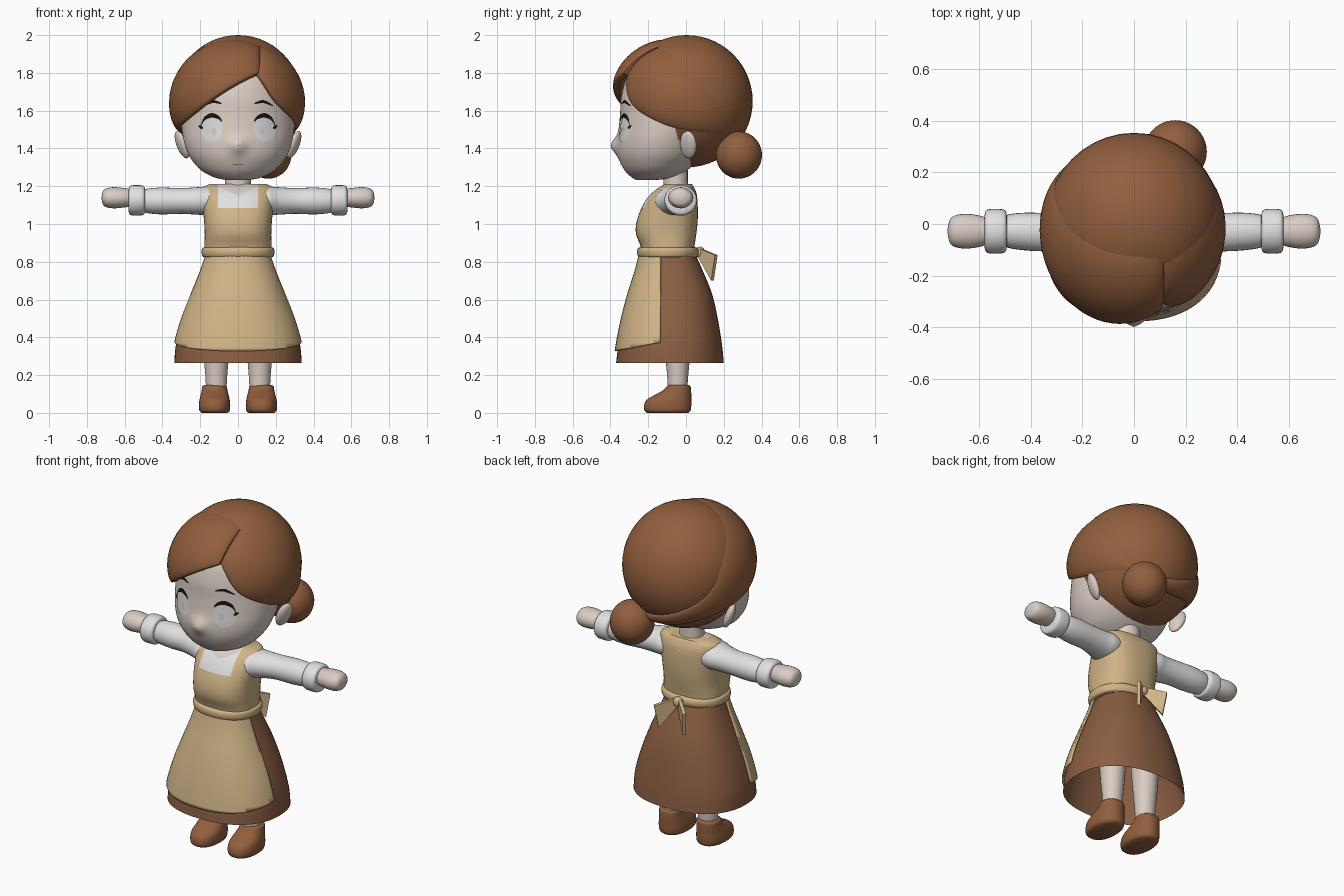
import bpy, bmesh, math
from mathutils import Vector
from mathutils.bvhtree import BVHTree

if "Cube" in bpy.data.objects:
    bpy.data.objects.remove(bpy.data.objects["Cube"])


def material(name, r, g, b):
    m = bpy.data.materials.new(name)
    m.diffuse_color = (r, g, b, 1)
    m.use_nodes = True
    m.node_tree.nodes["Principled BSDF"].inputs["Base Color"].default_value = m.diffuse_color
    return m


HAIR = material("hair brown", 0.285, 0.114, 0.048)
SKIRT = material("cloth brown", 0.255, 0.112, 0.055)
TAN = material("apron tan", 0.63, 0.455, 0.24)
WHITE = material("blouse white", 0.75, 0.75, 0.75)
SKIN = material("skin", 0.70, 0.61, 0.55)
EYE = material("eye pale grey", 0.70, 0.70, 0.69)
PUPIL = material("pupil grey", 0.60, 0.60, 0.60)
BLACK = material("lash black", 0.008, 0.008, 0.008)


def smooth_path(pts, n):
    """n+1 samples of a Catmull-Rom curve through tuples of any length."""
    out, k = [], len(pts) - 1
    for j in range(n + 1):
        t = j / n * k
        i = min(int(t), k - 1)
        t -= i
        a, b, c, d = (pts[min(max(i + o, 0), k)] for o in (-1, 0, 1, 2))
        out.append([0.5 * (2 * q + (r - p) * t + (2 * p - 5 * q + 4 * r - s) * t * t
                           + (3 * q - p - 3 * r + s) * t ** 3) for p, q, r, s in zip(a, b, c, d)])
    return out


def finish(name, bm, mats, angle=45):
    me = bpy.data.meshes.new(name)
    bm.to_mesh(me)
    bm.free()
    for m in mats:
        me.materials.append(m)
    for p in me.polygons:
        p.use_smooth = True
    me.set_sharp_from_angle(angle=math.radians(angle))
    ob = bpy.data.objects.new(name, me)
    bpy.context.collection.objects.link(ob)
    return ob


def loft(name, rings, *mats, caps=True, closed=True, angle=45):
    bm = bmesh.new()
    rows = [[bm.verts.new(p) for p in r] for r in rings]
    n = len(rows[0])
    for a, b in zip(rows, rows[1:]):
        for i in range(n if closed else n - 1):
            bm.faces.new((a[i], a[(i + 1) % n], b[(i + 1) % n], b[i]))
    if caps:
        bm.faces.new(rows[0])
        bm.faces.new(rows[-1])
    bmesh.ops.recalc_face_normals(bm, faces=bm.faces)
    return finish(name, bm, mats, angle)


def body(table, n=24, xc=0.0, grow=0.0, seg=48, p=2.0):
    """Horizontal (super)ellipses from rows of (z, half width, front y, back y)."""
    def power(v):
        return math.copysign(abs(v) ** (2 / p), v)
    rings = []
    for z, w, f, b in smooth_path(table, n):
        f, b, w = f - grow, b + grow, w + grow
        rings.append([(xc + w * power(math.sin(t)), (f + b) / 2 - (b - f) / 2 * power(math.cos(t)), z)
                      for t in (2 * math.pi * i / seg for i in range(seg))])
    return rings


def limb(table, s, z, n=20, seg=28):
    """Ellipses along x from rows of (x, centre y, y radius, z radius)."""
    return [[(s * x, y + ry * math.cos(t), z + rz * math.sin(t))
             for t in (2 * math.pi * i / seg for i in range(seg))]
            for x, y, ry, rz in smooth_path(table, n)]


def cut(ob, co, no, clear=False):
    bm = bmesh.new()
    bm.from_mesh(ob.data)
    bmesh.ops.bisect_plane(bm, geom=bm.verts[:] + bm.edges[:] + bm.faces[:],
                           plane_co=co, plane_no=no, clear_outer=clear)
    bm.to_mesh(ob.data)
    bm.free()


def ellipsoid(name, co, radii, mat, rot=(0, 0, 0)):
    bm = bmesh.new()
    bmesh.ops.create_uvsphere(bm, u_segments=40, v_segments=28, radius=1)
    bmesh.ops.scale(bm, vec=radii, verts=bm.verts)
    ob = finish(name, bm, [mat])
    ob.location, ob.rotation_euler = co, rot
    return ob


# head with pointed nose
rings = body([(1.232, .05, -.26, -.17), (1.245, .12, -.285, -.07), (1.28, .19, -.322, 0),
              (1.33, .238, -.35, .06), (1.38, .268, -.364, .1), (1.44, .287, -.365, .13),
              (1.5, .297, -.357, .16), (1.58, .302, -.349, .2), (1.68, .30, -.342, .24),
              (1.8, .27, -.3, .22), (1.9, .17, -.19, .12)], 50, seg=72)
rings = [[(x, y - (.033 * math.exp(-(x / .04) ** 2 - ((z - 1.415) / .042) ** 2) if y < -.1 else 0), z)
          for x, y, z in r] for r in rings]
head = loft("head", rings, SKIN)
tree = BVHTree.FromPolygons([v.co for v in head.data.vertices], [p.vertices[:] for p in head.data.polygons])


def decal(name, rows, mat, off, closed=False):
    """Thin sheet of (x, z) rows laid on the face."""
    pts = [[tree.ray_cast(Vector((x, -1, z)), Vector((0, 1, 0)))[0] - Vector((0, off, 0))
            for x, z in r] for r in rows]
    ob = loft(name, pts, mat, caps=False, closed=closed)
    if sum(p.normal.y for p in ob.data.polygons) > 0:
        ob.data.flip_normals()


def disc(x, z, rx, rz):
    return [[(x + k * rx * math.cos(a), z + k * rz * math.sin(a))
             for a in (math.pi * i / 14 for i in range(28))] for k in (.02, .35, .7, 1)]


def stroke(pts, width, s=1):
    return [[(s * x, z - width * math.sin(math.pi * (.1 + .8 * i / 12))),
             (s * x, z + width * math.sin(math.pi * (.1 + .8 * i / 12)))]
            for i, (x, z) in enumerate(smooth_path(pts, 12))]


# face details and ears
for s in (1, -1):
    decal("eye", disc(s * .14, 1.502, .056, .069), EYE, .004, True)
    decal("pupil", disc(s * .127, 1.49, .013, .021), PUPIL, .007, True)
    decal("upper_lash", stroke([(.085, 1.545), (.105, 1.565), (.14, 1.575), (.178, 1.557), (.199, 1.515)], .012, s),
          BLACK, .009)
    decal("lash_tip", stroke([(.185, 1.51), (.196, 1.512), (.208, 1.52)], .008, s), BLACK, .009)
    decal("eyebrow", stroke([(.088, 1.638), (.135, 1.648), (.185, 1.626)], .008, s), BLACK, .007)
    ellipsoid("ear", (s * .296, .012, 1.42), (.025, .046, .077), SKIN,
              (math.radians(-8), s * math.radians(20), s * math.radians(-25)))
decal("mouth", stroke([(-.028, 1.316), (0, 1.314), (.028, 1.316)], .002), SKIRT, .003)


# hair: back dome, two swept front locks, side bun
dome = ellipsoid("back_hair", (0, 0, 0), (.342, .35, .35), HAIR)
cut(dome, (0, -.09, 0), (0, -1, -.22), True)
dome.location = (0, .003, 1.65)


def lock(name, rad, upper, lower, n=48, m=18):
    """Padded lock between two guide curves, rounded down at its edges."""
    c = Vector((0, -.02, 1.64))
    rings = []
    for k, (a, b) in enumerate(zip(smooth_path(upper, n), smooth_path(lower, n))):
        outer, inner = [], []
        front = math.sin(math.pi / 2 * min(1, k / n * 8)) ** .6
        for j in range(m + 1):
            v = (1 - math.cos(math.pi * j / m)) / 2
            d = Vector(a).lerp(Vector(b), v) - c
            d /= math.sqrt(sum((d[i] / rad[i]) ** 2 for i in range(3)))
            outer.append(c + d * (.955 + .06 * front * math.sin(math.pi * v) ** .5))
            inner.append(c + d * .87)
        rings.append(outer + inner[::-1])
    loft(name, rings, HAIR)


lock("left_front_hair", (.35, .36, .347),
     [(.12, -.12, 1.98), (.2, -.03, 1.92), (.27, .08, 1.83), (.30, .18, 1.7), (.27, .25, 1.56), (.19, .3, 1.42)],
     [(.115, -.35, 1.82), (.21, -.31, 1.65), (.3, -.15, 1.54), (.33, .02, 1.475), (.28, .18, 1.43), (.18, .28, 1.38)])
lock("right_front_hair", (.36, .395, .354),
     [(.12, -.12, 1.98), (-.12, -.07, 1.97), (-.28, .07, 1.82), (-.29, .2, 1.62), (-.13, .32, 1.48), (.12, .33, 1.40)],
     [(.115, -.35, 1.81), (-.12, -.36, 1.67), (-.29, -.22, 1.54), (-.34, 0, 1.48), (-.24, .2, 1.42), (.12, .3, 1.35)])
ellipsoid("hair_bun", (.16, .28, 1.365), (.122, .122, .125), HAIR)

# neck and bodice, with a square neckline cut into the front
loft("neck", body([(1.12, .08, -.13, .02), (1.2, .07, -.12, .01), (1.33, .07, -.12, .01)], 8), SKIN)
bodice = loft("bodice", body([(.82, .177, -.235, .045), (.88, .178, -.24, .045), (.95, .176, -.265, .055),
                              (1.02, .18, -.26, .062), (1.1, .187, -.228, .062), (1.16, .188, -.185, .056),
                              (1.195, .18, -.14, .042), (1.212, .15, -.11, .03)], 30, p=2.5), TAN, WHITE, SKIN)
for co, no in (((.105, 0, 0), (1, 0, 0)), ((-.105, 0, 0), (1, 0, 0)), ((0, 0, 1.085), (0, 0, 1)),
               ((0, -.05, 0), (0, 1, 0)), ((0, 0, 1.15), (.45, 0, -1)), ((0, 0, 1.15), (-.45, 0, -1))):
    cut(bodice, co, no)
for p in bodice.data.polygons:
    x, y, z = p.center
    if abs(x) < .105 and y < -.05 and z > 1.085:
        p.material_index = 2 if z > 1.15 + .45 * abs(x) else 1

# skirt, apron and waistband
skirt = [(.265, .337, -.37, .2), (.365, .328, -.357, .19), (.5, .29, -.33, .168),
         (.63, .24, -.296, .138), (.75, .192, -.258, .09), (.84, .16, -.235, .05)]
loft("skirt", body(skirt, 24, seg=64, p=2.3), SKIRT, caps=False)
apron = loft("apron", body(skirt, 24, grow=.015, seg=64, p=2.3), TAN, caps=False)
cut(apron, (0, -.135, 0), (0, 1, 0), True)
cut(apron, (0, -.37, .33), (0, .19, -1), True)
thick = apron.modifiers.new("thickness", "SOLIDIFY")
thick.thickness = .01
loft("waistband", body([(.824, .17, -.235, .045), (.828, .187, -.252, .06), (.85, .193, -.259, .068),
                        (.872, .189, -.254, .062), (.878, .17, -.235, .045)], 16, p=2.2), TAN)

# bow at the back: knot and two drooping wings
ellipsoid("bow_knot", (0, .075, .85), (.03, .025, .03), TAN)
for s in (1, -1):
    side = Vector((s * .007, -.007, 0))
    wing = [Vector(p) for p in ((0, .065, .875), (s * .1, .16, .835), (s * .085, .14, .70), (0, .065, .835))]
    loft("bow_wing", [[p - side for p in wing], [p + side for p in wing]], TAN, angle=20)

# arms, legs and shoes
for s in (1, -1):
    loft("sleeve", limb([(.1, -.06, .09, .07), (.16, -.06, .104, .076), (.21, -.05, .088, .073),
                         (.3, -.035, .075, .068), (.4, -.03, .074, .071), (.47, -.028, .068, .066),
                         (.52, -.028, .055, .055)], s, 1.122), WHITE)
    loft("cuff", limb([(.492, -.028, .055, .055), (.497, -.028, .078, .073), (.515, -.028, .086, .08),
                       (.557, -.028, .086, .08), (.575, -.028, .078, .072), (.58, -.028, .05, .05)],
                      s, 1.125), WHITE)
    loft("hand", limb([(.55, -.028, .045, .045), (.6, -.028, .061, .051), (.65, -.028, .067, .056),
                       (.69, -.028, .062, .052), (.713, -.028, .046, .038), (.722, -.028, .01, .01)],
                      s, 1.139), SKIN)
    loft("leg", body([(.1, .053, -.095, .005), (.2, .058, -.1, .012), (.3, .066, -.11, .022),
                      (.5, .075, -.13, .04)], 12, s * .115, seg=28), SKIN)
    loft("shoe", body([(0, .068, -.205, .012), (.012, .08, -.22, .024), (.04, .083, -.222, .028),
                       (.07, .08, -.208, .028), (.095, .074, -.165, .028), (.12, .068, -.122, .027),
                       (.14, .065, -.103, .024), (.147, .055, -.093, .014)], 24, s * .124, p=2.2), HAIR)
